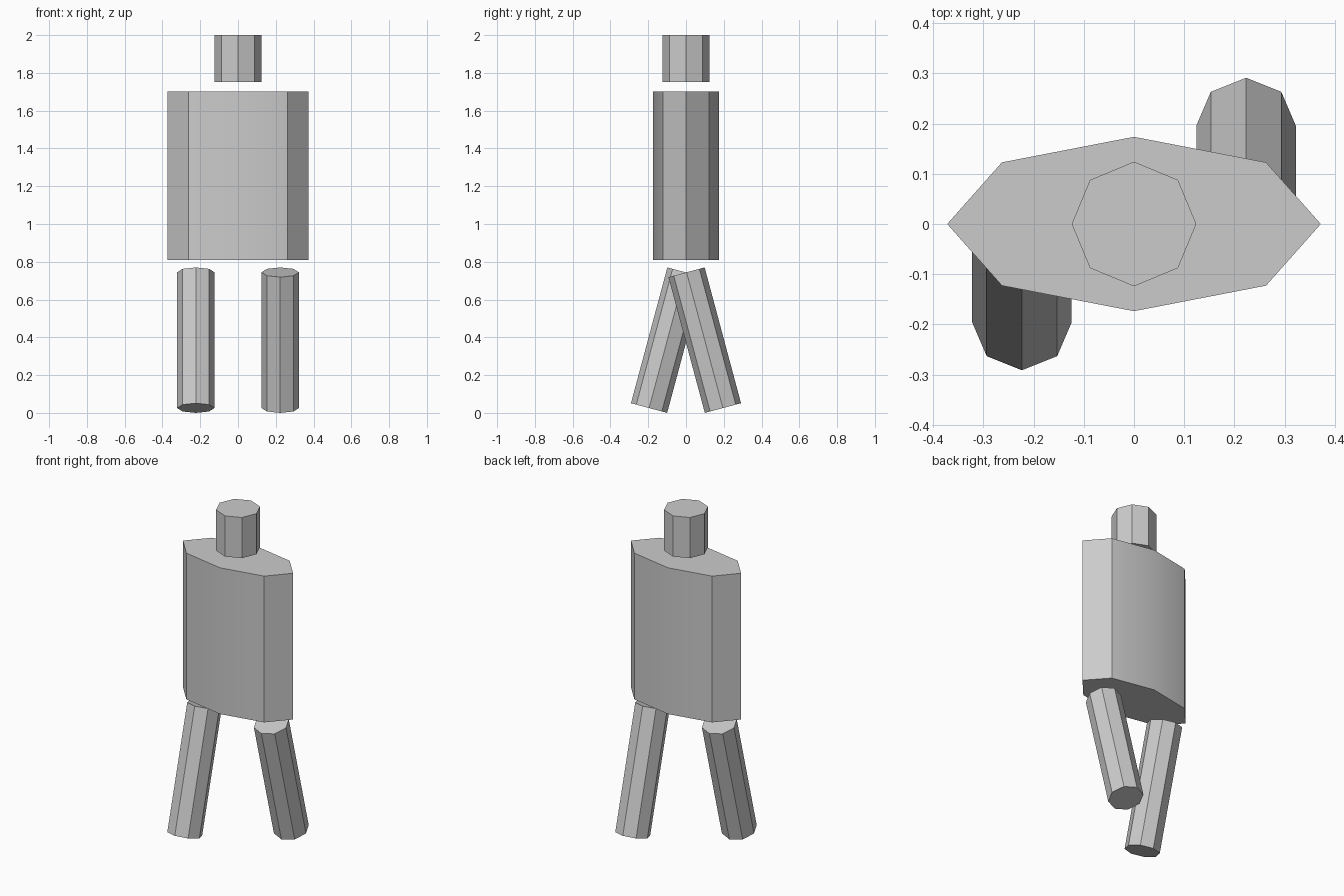
import bpy
from math import radians, sin, cos

default_cube = bpy.data.objects.get("Cube")
if default_cube:
    bpy.data.objects.remove(default_cube, do_unlink=True)

U = 0.124          # head radius, the unit all parts are sized by
TILT = radians(15)

grey = bpy.data.materials.new("plain grey")
grey.use_nodes = True
grey.diffuse_color = (0.6, 0.6, 0.6, 1)
grey.node_tree.nodes["Principled BSDF"].inputs["Base Color"].default_value = (0.6, 0.6, 0.6, 1)


def prism(name, center, radius_x, radius_y, height, tilt=0.0):
    """Eight-sided prism with corners on its x and y axes."""
    bpy.ops.mesh.primitive_cylinder_add(vertices=8, radius=1, depth=1, location=center)
    part = bpy.context.object
    part.name = name
    part.scale = (radius_x, radius_y, height)
    part.data.materials.append(grey)
    bpy.ops.object.transform_apply(location=False, rotation=False, scale=True)
    bpy.ops.object.shade_smooth_by_angle(angle=radians(30))
    part.rotation_euler.x = tilt
    return part


# Head and torso
prism("head", (0, 0, 2 - U), U, U, 2 * U)
torso_height = 7.2 * U
torso_top = 2 - 2.4 * U
prism("torso", (0, 0, torso_top - torso_height / 2), 3 * U, 1.4 * U, torso_height)

# Striding legs: left foot back, right foot forward
leg_radius = 0.8 * U
leg_length = 6 * U
leg_z = leg_radius * sin(TILT) + leg_length / 2 * cos(TILT)
for name, side in (("left_leg", 1), ("right_leg", -1)):
    prism(name, (side * 1.8 * U, side * 0.8 * U, leg_z),
          leg_radius, leg_radius, leg_length, side * TILT)
